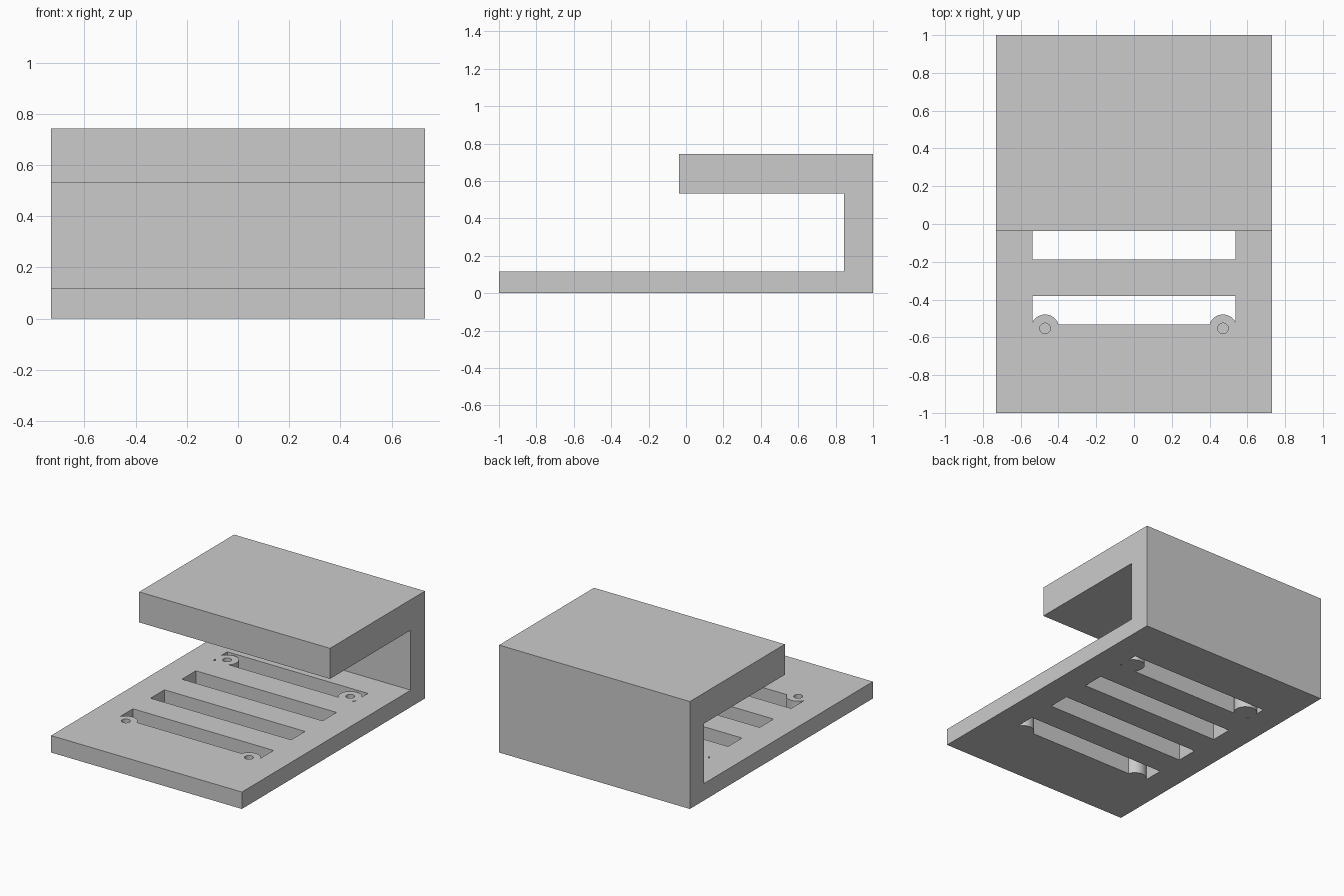
import bpy
import bmesh
from mathutils import Matrix, Vector

cube = bpy.data.objects.get("Cube")
if cube:
    bpy.data.objects.remove(cube, do_unlink=True)

HALF_WIDTH, BASE_TOP, HEIGHT = 0.73, 0.117, 0.743
SLOT_HALF, SLOT_DEPTH, SLOT_PITCH, FIRST_SLOT = 0.538, 0.152, 0.344, -0.532
BOSS_X, BOSS_Y, BOSS_RADIUS = 0.471, 0.553, 0.074
HOLE_RADIUS, HOLE_DEPTH = 0.028, 0.08

grey = bpy.data.materials.new("plain grey")
grey.use_nodes = True
grey.diffuse_color = (0.6, 0.6, 0.6, 1)
grey.node_tree.nodes["Principled BSDF"].inputs["Base Color"].default_value = grey.diffuse_color


def make_object(name, bm):
    bmesh.ops.recalc_face_normals(bm, faces=bm.faces)
    mesh = bpy.data.meshes.new(name)
    bm.to_mesh(mesh)
    bm.free()
    mesh.materials.append(grey)
    obj = bpy.data.objects.new(name, mesh)
    bpy.context.collection.objects.link(obj)
    return obj


def posts(name, radius, bottom, top):
    """One upright cylinder at each of the four mounting points."""
    bm = bmesh.new()
    for x in (-BOSS_X, BOSS_X):
        for y in (-BOSS_Y, BOSS_Y):
            bmesh.ops.create_cone(
                bm, cap_ends=True, segments=48, radius1=radius, radius2=radius,
                depth=top - bottom,
                matrix=Matrix.Translation((x, y, (top + bottom) / 2)))
    return make_object(name, bm)


def cut(target, cutter):
    """Subtract the cutter from the target, then discard it."""
    mod = target.modifiers.new("cut", 'BOOLEAN')
    mod.operation = 'DIFFERENCE'
    mod.solver = 'EXACT'
    mod.object = cutter
    bpy.context.view_layer.objects.active = target
    bpy.ops.object.modifier_apply(modifier=mod.name)
    bpy.data.objects.remove(cutter, do_unlink=True)


# Bracket: base plate, back wall and thick upper shelf from one side profile
profile = [(-1, 0), (1, 0), (1, HEIGHT), (-0.037, HEIGHT), (-0.037, 0.532),
           (0.845, 0.532), (0.845, BASE_TOP), (-1, BASE_TOP)]
bm = bmesh.new()
side = bm.faces.new([bm.verts.new((-HALF_WIDTH, y, z)) for y, z in profile])
extruded = bmesh.ops.extrude_face_region(bm, geom=[side])["geom"]
bmesh.ops.translate(bm, vec=Vector((2 * HALF_WIDTH, 0, 0)),
                    verts=[v for v in extruded if isinstance(v, bmesh.types.BMVert)])
bracket = make_object("slotted_bracket", bm)

# Four vent slots through the base
bm = bmesh.new()
for i in range(4):
    y = FIRST_SLOT + i * SLOT_PITCH + SLOT_DEPTH / 2
    bmesh.ops.create_cube(
        bm, size=1, matrix=Matrix.Translation((0, y, BASE_TOP / 2))
        @ Matrix.Diagonal((2 * SLOT_HALF, SLOT_DEPTH, 0.2, 1)))
slots = make_object("slot_cutter", bm)

# Round screw bosses stay standing inside the outer slots
cut(slots, posts("boss_shape", BOSS_RADIUS, -0.1, 0.25))
cut(bracket, slots)

# Blind screw holes in the bosses
cut(bracket, posts("screw_hole_cutter", HOLE_RADIUS, BASE_TOP - HOLE_DEPTH, 0.2))

bpy.ops.object.select_all(action='DESELECT')
bracket.select_set(True)
bpy.context.view_layer.objects.active = bracket
bpy.ops.object.shade_smooth_by_angle(angle=0.52)
